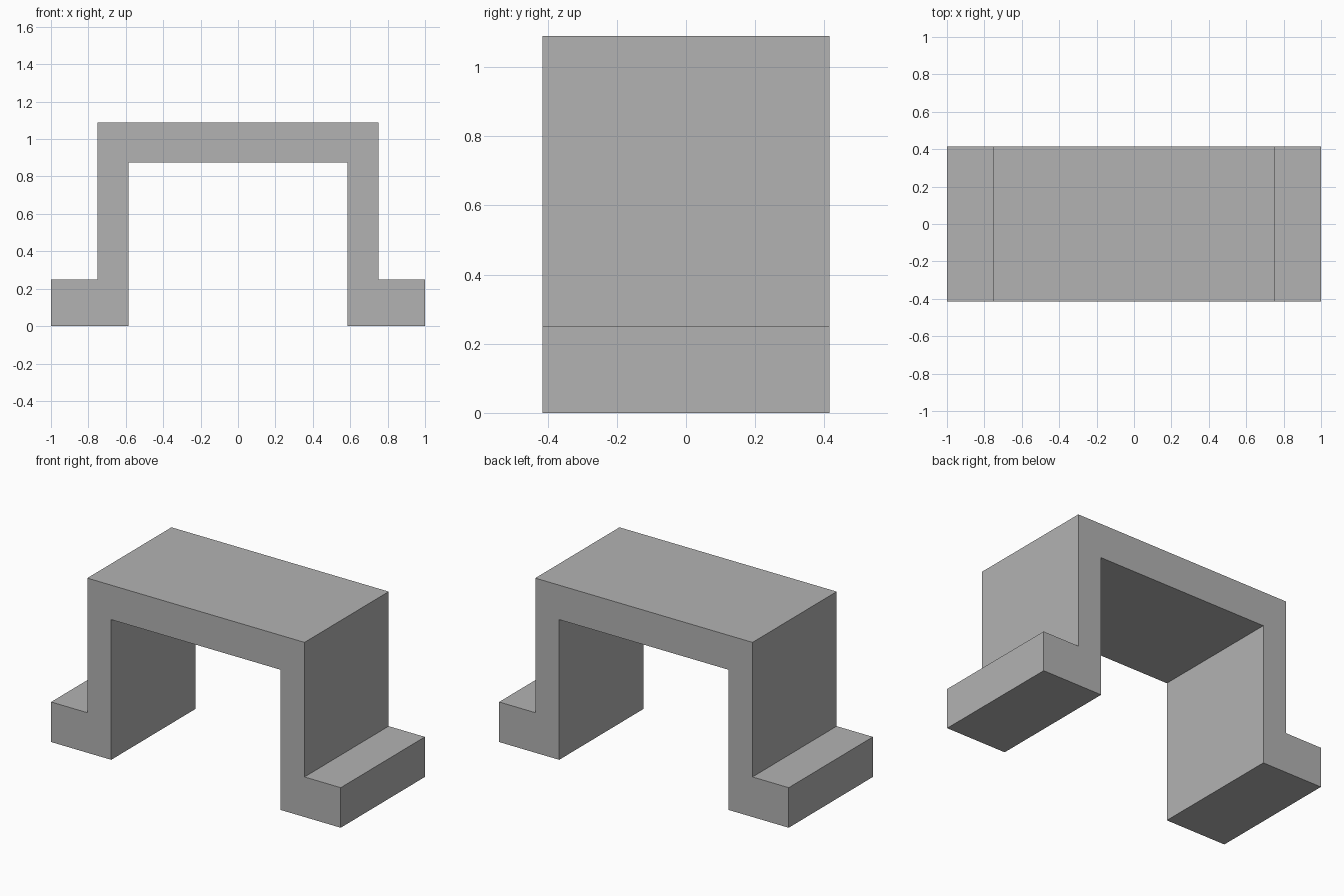
import bpy
import bmesh

cube = bpy.data.objects.get("Cube")
if cube:
    bpy.data.objects.remove(cube, do_unlink=True)

# Plain grey finish
grey = bpy.data.materials.new("plain grey")
grey.use_nodes = True
colour = (0.45, 0.45, 0.45, 1)
grey.diffuse_color = colour
grey.node_tree.nodes["Principled BSDF"].inputs["Base Color"].default_value = colour

# Bracket outline: right half, mirrored to the left
HALF_DEPTH = 0.415
half = [(0.585, 0.875), (0.585, 0), (1, 0), (1, 0.25), (0.75, 0.25), (0.75, 1.09)]
outline = half + [(-x, z) for x, z in reversed(half)]

# Extrude the outline from front to back
bm = bmesh.new()
face = bm.faces.new([bm.verts.new((x, -HALF_DEPTH, z)) for x, z in outline])
result = bmesh.ops.extrude_face_region(bm, geom=[face], use_keep_orig=True)
moved = [v for v in result["geom"] if isinstance(v, bmesh.types.BMVert)]
bmesh.ops.translate(bm, verts=moved, vec=(0, 2 * HALF_DEPTH, 0))
bmesh.ops.recalc_face_normals(bm, faces=bm.faces)

mesh = bpy.data.meshes.new("footed_bracket")
bm.to_mesh(mesh)
bm.free()
mesh.materials.append(grey)
bracket = bpy.data.objects.new("footed_bracket", mesh)
bpy.context.collection.objects.link(bracket)
